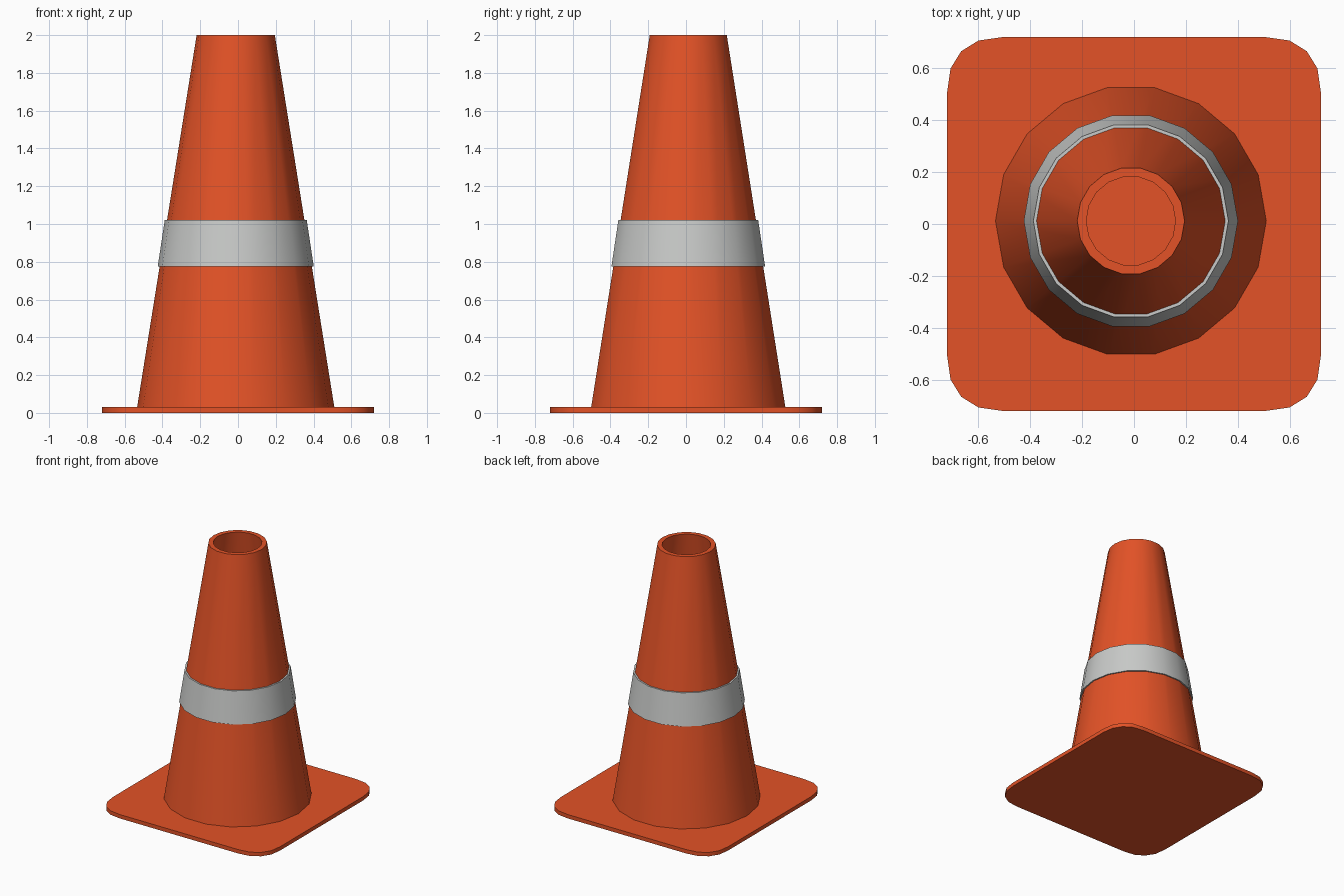
import bpy
import bmesh
from math import cos, sin, pi, radians

if "Cube" in bpy.data.objects:
    bpy.data.objects.remove(bpy.data.objects["Cube"], do_unlink=True)

SIDES = 18
CENTRE = (-0.012, 0.012)
BASE_TOP = 0.03


def make_material(name, colour):
    mat = bpy.data.materials.new(name)
    mat.use_nodes = True
    mat.diffuse_color = colour
    mat.node_tree.nodes["Principled BSDF"].inputs["Base Color"].default_value = colour
    return mat


def finish(name, bm, mat):
    bmesh.ops.recalc_face_normals(bm, faces=bm.faces[:])
    mesh = bpy.data.meshes.new(name)
    bm.to_mesh(mesh)
    bm.free()
    mesh.materials.append(mat)
    obj = bpy.data.objects.new(name, mesh)
    bpy.context.collection.objects.link(obj)
    bpy.ops.object.select_all(action="DESELECT")
    obj.select_set(True)
    bpy.context.view_layer.objects.active = obj
    bpy.ops.object.shade_smooth_by_angle(angle=radians(30))
    return obj


def revolve(name, profile, mat):
    """Sweep a closed (radius, z) profile around the cone axis."""
    bm = bmesh.new()
    rings = []
    for r, z in profile:
        angles = [2 * pi * i / SIDES for i in range(SIDES)]
        rings.append([bm.verts.new((r * cos(a), r * sin(a), z)) for a in angles])
    for k, low in enumerate(rings):
        high = rings[(k + 1) % len(rings)]
        for i in range(SIDES):
            j = (i + 1) % SIDES
            bm.faces.new((low[i], low[j], high[j], high[i]))
    obj = finish(name, bm, mat)
    obj.location = (*CENTRE, 0)
    return obj


orange = make_material("cone orange", (0.77, 0.085, 0.02, 1))
grey = make_material("reflective grey", (0.58, 0.59, 0.58, 1))

# Square foot plate with rounded corners
corner = [(0.72, 0.51), (0.707, 0.60), (0.666, 0.666), (0.60, 0.707), (0.51, 0.72)]
bm = bmesh.new()
outline = []
for _ in range(4):
    outline += [bm.verts.new((x, y, 0)) for x, y in corner]
    corner = [(-y, x) for x, y in corner]
foot = bm.faces.new(outline)
top = bmesh.ops.extrude_face_region(bm, geom=[foot], use_keep_orig=True)["geom"]
bmesh.ops.translate(bm, vec=(0, 0, BASE_TOP),
                    verts=[v for v in top if isinstance(v, bmesh.types.BMVert)])
finish("base_plate", bm, orange)

# Hollow tapered body, open at the top
revolve("cone_body", [(0.522, BASE_TOP), (0.207, 2), (0.172, 2), (0.487, BASE_TOP)], orange)

# Reflective collar standing slightly proud of the body
revolve("reflective_band", [(0.413, 0.775), (0.376, 1.02), (0.355, 1.02), (0.393, 0.775)], grey)
